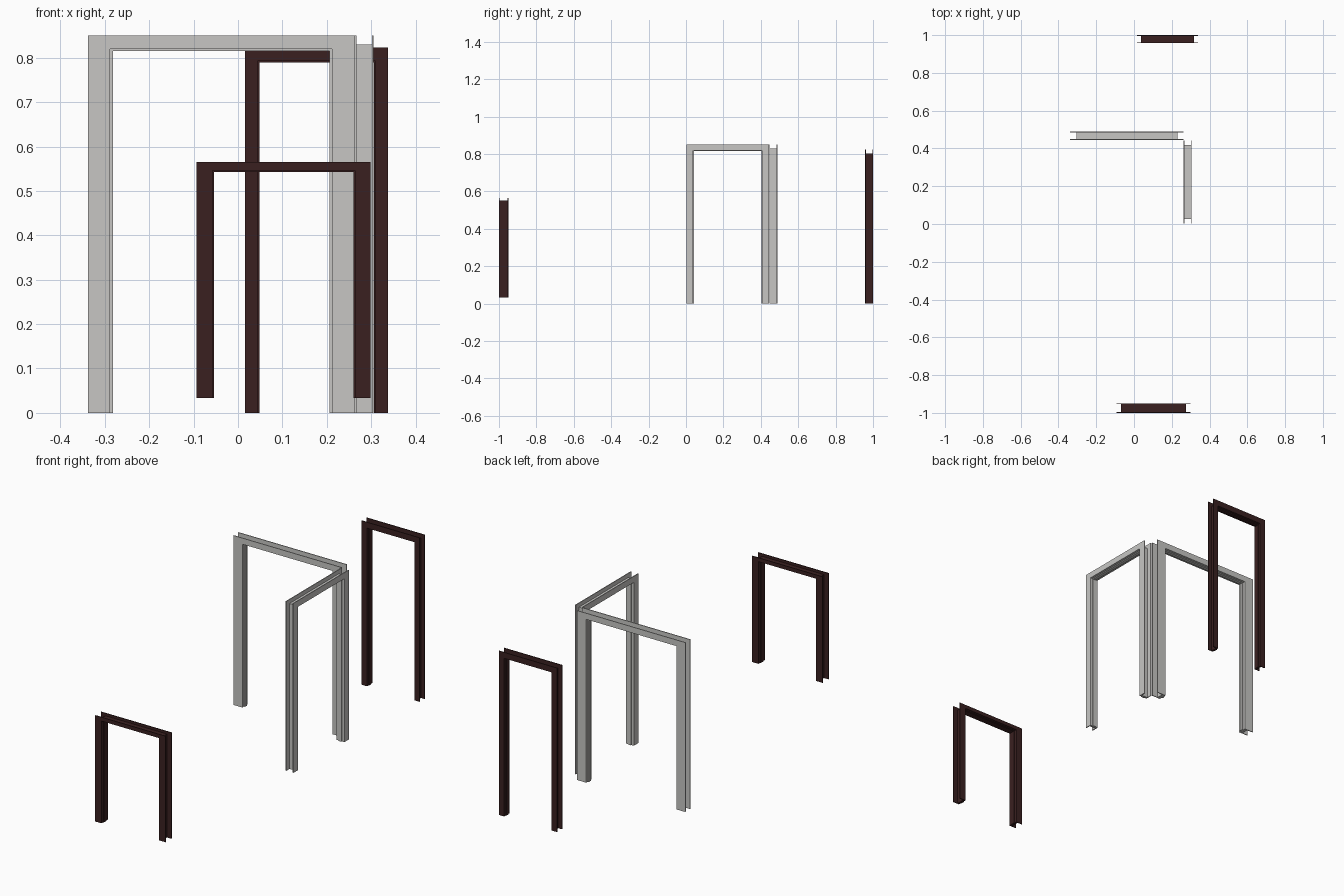
import bpy, bmesh, math
from mathutils import Matrix

if "Cube" in bpy.data.objects:
    bpy.data.objects.remove(bpy.data.objects["Cube"])


def material(name, rgb):
    m = bpy.data.materials.new(name)
    m.diffuse_color = (*rgb, 1)
    m.use_nodes = True
    m.node_tree.nodes["Principled BSDF"].inputs["Base Color"].default_value = m.diffuse_color
    return m


GREY = material("light grey paint", (0.57, 0.565, 0.55))
BROWN = material("dark brown wood", (0.042, 0.0144, 0.0144))


def portal(name, wo, wi, zo, zi, d0, d1, mat, place):
    """Upside-down U profile (outer/inner half width and top), extruded in depth."""
    pts = [(-wo, 0), (-wi, 0), (-wi, zi), (wi, zi), (wi, 0), (wo, 0), (wo, zo), (-wo, zo)]
    bm = bmesh.new()
    face = bm.faces.new([bm.verts.new((x, d0, z)) for x, z in pts])
    ext = bmesh.ops.extrude_face_region(bm, geom=[face])
    moved = [v for v in ext["geom"] if isinstance(v, bmesh.types.BMVert)]
    bmesh.ops.translate(bm, verts=moved, vec=(0, d1 - d0, 0))
    bmesh.ops.recalc_face_normals(bm, faces=bm.faces)
    bm.transform(place)
    me = bpy.data.meshes.new(name)
    bm.to_mesh(me)
    bm.free()
    me.materials.append(mat)
    bpy.context.collection.objects.link(bpy.data.objects.new(name, me))


def door_frame(name, centre, angle, widths, height, depth, mat):
    place = Matrix.Translation(centre) @ Matrix.Rotation(angle, 4, "Z")
    outer, lining, inner, stop = widths
    h, d, t = height, depth / 2, 0.004
    trim_in, lining_top, stop_in = h * 0.964, h * 0.976, h * 0.959
    # casing trims on both faces
    portal(name + "_front_trim", outer, inner, h, trim_in, -d, -d + t, mat, place)
    portal(name + "_back_trim", outer, inner, h, trim_in, d - t, d, mat, place)
    # jamb lining and door stop
    portal(name + "_lining", lining, inner, lining_top, trim_in, -d + t, d - t, mat, place)
    portal(name + "_stop", inner, stop, trim_in, stop_in, -d * 0.4, d * 0.4, mat, place)


door_frame("wide_frame", (-0.038, 0.467, 0), 0,
           (0.300, 0.267, 0.250, 0.244), 0.85, 0.043, GREY)
door_frame("side_frame", (0.284, 0.2225, 0), math.pi / 2,
           (0.220, 0.195, 0.184, 0.180), 0.85, 0.043, GREY)
door_frame("tall_dark_frame", (0.177, 0.979, 0), 0,
           (0.161, 0.141, 0.132, 0.129), 0.823, 0.042, BROWN)
door_frame("short_dark_frame", (0.103, -0.975, 0.033), 0,
           (0.196, 0.171, 0.160, 0.157), 0.532, 0.05, BROWN)
